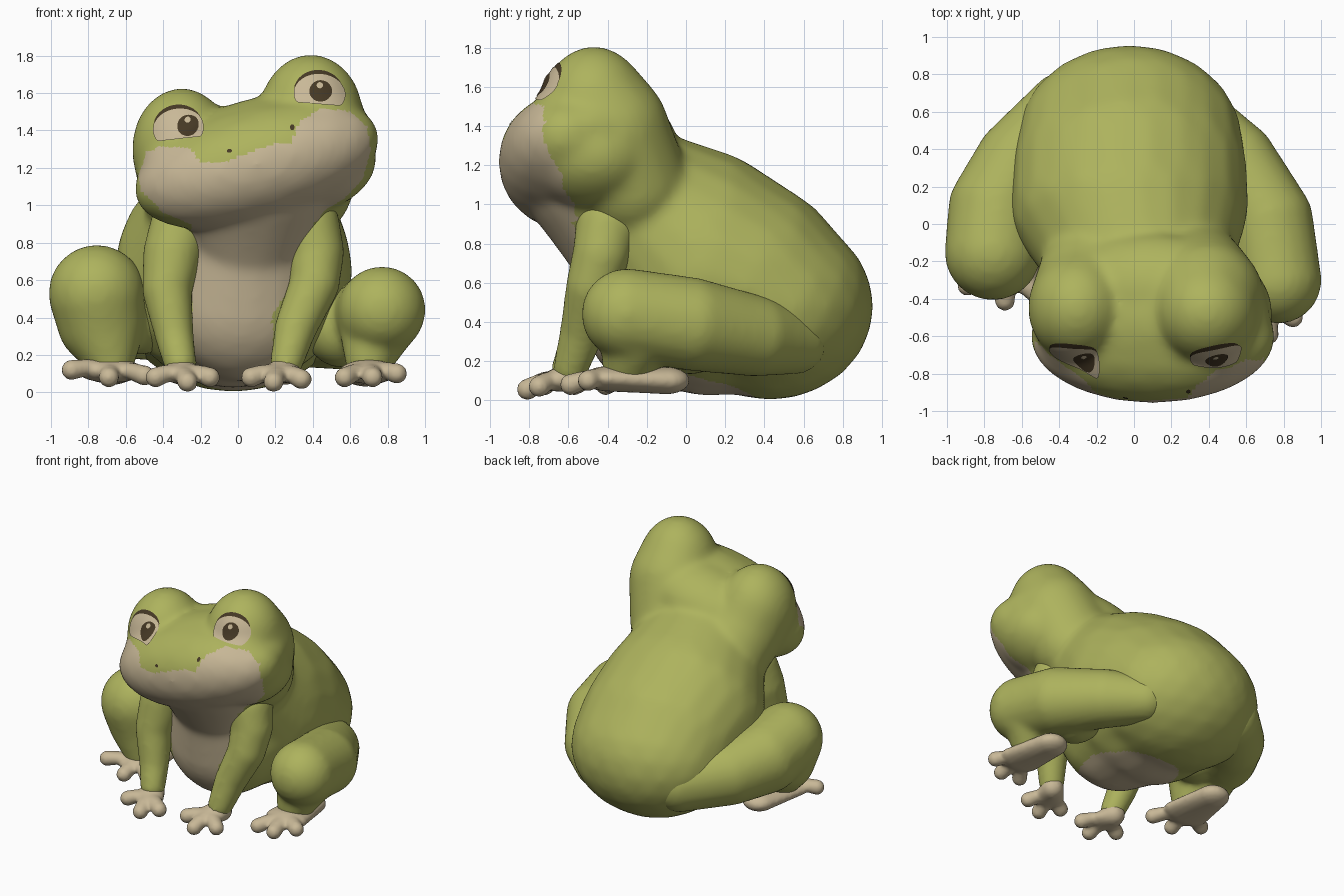
import bpy, bmesh, math
from mathutils import Vector, Matrix
from mathutils.bvhtree import BVHTree

cube = bpy.data.objects.get("Cube")
if cube:
    bpy.data.objects.remove(cube)


def material(name, r, g, b):
    mat = bpy.data.materials.new(name)
    mat.use_nodes = True
    mat.diffuse_color = (r, g, b, 1)
    mat.node_tree.nodes["Principled BSDF"].inputs["Base Color"].default_value = (r, g, b, 1)
    return mat


GREEN = material("frog green", .42, .45, .11)
CREAM = material("belly cream", .58, .48, .31)
DARK = material("dark brown", .06, .04, .018)


def add_object(name, mesh, *mats):
    obj = bpy.data.objects.new(name, mesh)
    bpy.context.scene.collection.objects.link(obj)
    mesh.materials.clear()
    for mat in mats:
        mesh.materials.append(mat)
    return obj


def ball(bm, centre, radii, tilt=0):
    m = (Matrix.Translation(centre) @ Matrix.Rotation(-tilt, 4, "Y")
         @ Matrix.Diagonal((*radii, 1)))
    bmesh.ops.create_icosphere(bm, subdivisions=3, radius=1, matrix=m)


def chain(bm, points, steps=8):
    """Sweep an ellipsoid through points of (x, y, z, rx[, ry, rz])."""
    full = [Vector(p if len(p) == 6 else (*p[:3], p[3], p[3], p[3])) for p in points]
    for a, b in zip(full, full[1:]):
        for i in range(steps + 1):
            p = a.lerp(b, i / steps)
            ball(bm, p[:3], p[3:])


def skin(name, bm, voxel, rounds, *mats):
    """Fuse the overlapping volumes into one smooth surface."""
    raw = bpy.data.meshes.new(name)
    bm.to_mesh(raw)
    bm.free()
    obj = add_object(name, raw, *mats)
    remesh = obj.modifiers.new("fuse", "REMESH")
    remesh.mode = "VOXEL"
    remesh.voxel_size = voxel
    smooth = obj.modifiers.new("soften", "SMOOTH")
    smooth.factor = .5
    smooth.iterations = rounds
    deps = bpy.context.evaluated_depsgraph_get()
    mesh = bpy.data.meshes.new_from_object(obj.evaluated_get(deps))
    obj.modifiers.clear()
    obj.data = mesh
    bpy.data.meshes.remove(raw)
    mesh.name = name
    mesh.materials.clear()
    for mat in mats:
        mesh.materials.append(mat)
    for poly in mesh.polygons:
        poly.use_smooth = True
        poly.material_index = 0
    return obj


# Body: rump, back, neck, chest and throat
bm = bmesh.new()
chain(bm, [(-.025, .43, .48, .61, .53, .48), (-.025, .3, .58, .63, .53, .55),
           (-.025, .1, .65, .64, .5, .63), (.03, -.2, .95, .49, .4, .43)])
chain(bm, [(-.02, .1, .6, .6, .5, .56), (.02, -.2, .5, .44, .34, .44),
           (.06, -.3, .95, .36, .32, .4)])
chain(bm, [(.06, -.4, .86, .32, .24, .3), (.08, -.5, 1.05, .42, .32, .24)])

# Head: leaning skull, muzzle, cheeks and eye bumps running back into the neck
TILT = math.radians(15)
HEAD = Vector((.1, -.6, 1.22))
ball(bm, (.1, -.5, 1.26), (.65, .4, .31), TILT)
ball(bm, (.07, -.36, 1.28), (.54, .32, .28), TILT)
ball(bm, HEAD, (.68, .36, .32), TILT)
ball(bm, (.42, -.48, 1.22), (.33, .32, .25), TILT)
for side in (-1, 1):
    cheek = Matrix.Rotation(-TILT, 3, "Y") @ Vector((side * .33, .02, .08))
    ball(bm, HEAD + cheek, (.29, .25, .23), TILT)
chain(bm, [(.39, -.47, 1.48, .28, .28, .33), (.38, -.4, 1.36, .32, .32, .34),
           (.28, -.28, 1.1, .34, .3, .3)])
chain(bm, [(-.3, -.45, 1.3, .27, .29, .33), (-.25, -.39, 1.2, .3, .3, .3),
           (-.17, -.26, 1.05, .34, .3, .3)])
body = skin("body_and_head", bm, .02, 28, GREEN, CREAM)

# Cream muzzle, throat and chest outline, as (x, z)
OUTLINE = [(-.5, 1.28), (-.4, 1.32), (-.25, 1.3), (-.2, 1.23), (-.05, 1.24), (.05, 1.28),
           (.2, 1.33), (.28, 1.33), (.33, 1.45), (.45, 1.52), (.6, 1.5), (.69, 1.42),
           (.71, 1.3), (.67, 1.15), (.54, 1), (.4, .9), (.36, .7), (.18, .4), (.2, 0),
           (-.2, 0), (-.25, .3), (-.24, .8), (-.25, .9), (-.4, .96), (-.52, 1.08), (-.54, 1.2)]


def inside(x, z):
    hit = False
    for (x1, z1), (x2, z2) in zip(OUTLINE, OUTLINE[1:] + OUTLINE[:1]):
        if (z1 > z) != (z2 > z) and x < x1 + (z - z1) * (x2 - x1) / (z2 - z1):
            hit = not hit
    return hit


for poly in body.data.polygons:
    x, y, z = poly.center
    limit = -.2 if z < .75 else -.5 - .15 * min(1, (z - .75) / .5)
    front = y < limit and poly.normal.y < .2 and inside(x, z)
    under = poly.normal.z < -.7 and z < .3 and (x / .3) ** 2 + ((y + .06) / .42) ** 2 < 1
    poly.material_index = int(front or under)


# Painted details laid on the face
verts = [v.co.copy() for v in body.data.vertices]
face_tree = BVHTree.FromPolygons(verts, [tuple(p.vertices) for p in body.data.polygons])


def plate(name, mat, x, z, rx, rz, lift, tilt=0, floor=1, rings=8, segs=32):
    bm = bmesh.new()
    grid = []
    for r in range(rings + 1):
        row = []
        for s in range(segs):
            a = math.tau * s / segs
            k = max(r / rings, .01)
            u, w = rx * k * math.cos(a), rz * k * max(math.sin(a), -floor)
            px = x + u * math.cos(tilt) - w * math.sin(tilt)
            pz = z + u * math.sin(tilt) + w * math.cos(tilt)
            loc, nor, _, _ = face_tree.ray_cast(Vector((px, -3, pz)), Vector((0, 1, 0)))
            row.append(bm.verts.new(loc + nor * lift if loc else (px, -.6, pz)))
        grid.append(row)
    bm.faces.new(grid[0])
    for inner, outer in zip(grid, grid[1:]):
        for s in range(segs):
            t = (s + 1) % segs
            bm.faces.new((inner[s], outer[s], outer[t], inner[t]))
    mesh = bpy.data.meshes.new(name)
    bm.to_mesh(mesh)
    bm.free()
    for poly in mesh.polygons:
        poly.use_smooth = True
    add_object(name, mesh, mat)


for label, x, z, px, pz, lean in (("left", .435, 1.59, .44, 1.605, -.08),
                                  ("right", -.315, 1.405, -.265, 1.42, .1)):
    plate(label + "_eyelid_line", DARK, x - .005, z + .018, .13, .113, .004, lean, .2)
    plate(label + "_eye_white", CREAM, x, z, .135, .108, .008, lean, .5)
    plate(label + "_pupil", DARK, px, pz, .058, .058, .012)
    plate(label + "_eye_glint", CREAM, px - .005, pz + .03, .016, .016, .016)
plate("left_nostril", DARK, .29, 1.415, .012, .015, .004)
plate("right_nostril", DARK, -.045, 1.29, .014, .01, .004)


# Legs and feet
def limb(name, points, *inner_thigh):
    bm = bmesh.new()
    chain(bm, points)
    for x, y, z, r in inner_thigh:
        ball(bm, (x, y, z), (r, r, r))
    skin(name, bm, .02, 12, GREEN)


def foot(name, heel, palm, toes):
    bm = bmesh.new()
    chain(bm, [heel, palm])
    for tip in toes:
        base = Vector(palm[:3])
        end = Vector(tip)
        knuckle = base.lerp(end, .6) + Vector((0, 0, .015))
        chain(bm, [(*base, .075, .075, .055), (*knuckle, .055, .055, .045), (*end, .055)], 5)
    skin(name, bm, .014, 6, CREAM)


limb("right_front_leg", [(-.22, -.24, 1, .17), (-.31, -.4, .88, .165), (-.35, -.43, .74, .16),
                         (-.38, -.48, .55, .135), (-.34, -.54, .3, .105), (-.31, -.6, .16, .09)])
limb("left_front_leg", [(.32, -.24, 1.02, .17), (.38, -.4, .9, .165), (.42, -.43, .75, .15),
                        (.41, -.48, .58, .135), (.31, -.53, .35, .115), (.26, -.59, .16, .09)])
foot("right_front_foot", (-.31, -.59, .12, .08), (-.3, -.66, .1, .11, .09, .055),
     [(-.44, -.72, .08), (-.27, -.81, .055), (-.15, -.75, .08)])
foot("left_front_foot", (.26, -.58, .12, .08), (.22, -.66, .1, .11, .09, .055),
     [(.07, -.72, .08), (.19, -.81, .055), (.34, -.75, .07)])

limb("right_hind_leg", [(-.36, .6, .38, .22), (-.61, .33, .42, .24), (-.73, .08, .47, .265),
                        (-.755, -.15, .53, .26), (-.73, -.13, .38, .24), (-.68, -.2, .18, .13)],
     (-.52, .05, .42, .22))
limb("left_hind_leg", [(.36, .55, .3, .17), (.55, .34, .33, .21), (.72, .02, .39, .24),
                       (.77, -.3, .44, .235), (.74, -.24, .35, .2), (.7, -.3, .18, .13)],
     (.56, .02, .34, .21))
foot("right_hind_foot", (-.67, .06, .11, .12, .12, .07), (-.68, -.24, .115, .18, .13, .065),
     [(-.89, -.33, .12), (-.69, -.41, .08), (-.5, -.39, .09)])
foot("left_hind_foot", (.68, -.1, .1, .12, .12, .07), (.7, -.4, .11, .16, .13, .065),
     [(.85, -.5, .1), (.72, -.59, .08), (.57, -.57, .08)])
